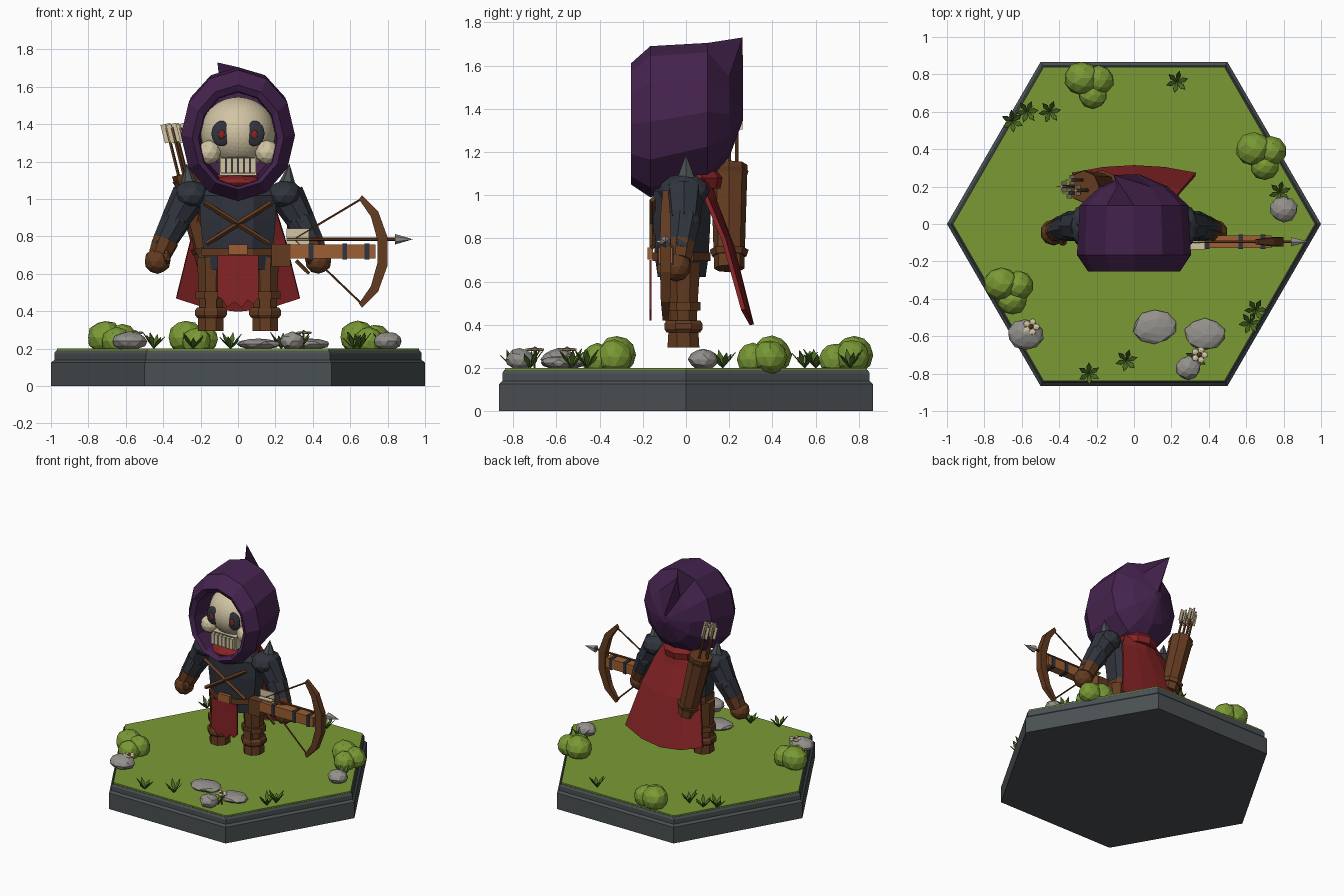
import bpy, bmesh, math, random
from mathutils import Vector, Matrix

random.seed(4)
old = bpy.data.objects.get("Cube")
if old:
    bpy.data.objects.remove(old, do_unlink=True)


def material(name, code):
    rgb = [int(code[i:i + 2], 16) / 255 for i in (0, 2, 4)]
    col = [c / 12.92 if c < 0.04 else ((c + 0.055) / 1.055) ** 2.4 for c in rgb] + [1]
    m = bpy.data.materials.new(name)
    m.use_nodes = True
    m.diffuse_color = col
    bsdf = m.node_tree.nodes["Principled BSDF"]
    bsdf.inputs["Base Color"].default_value = col
    bsdf.inputs["Roughness"].default_value = 0.9
    return m


grass = material("grass_green", "7A9A35")
leaf = material("leaf_green", "4A6A24")
stone = material("stone_grey", "94918C")
slate = material("slate", "4A5052")
purple = material("purple_cloth", "45234E")
bone = material("bone", "D2C5A4")
red = material("red_cloth", "852325")
leather = material("leather_brown", "643B20")
wood = material("light_wood", "9C5F32")
dark = material("dark_armour", "30343D")


def finish(name, bm, mat, thick=0):
    bmesh.ops.recalc_face_normals(bm, faces=bm.faces[:])
    me = bpy.data.meshes.new(name)
    bm.to_mesh(me)
    bm.free()
    me.materials.append(mat)
    ob = bpy.data.objects.new(name, me)
    bpy.context.collection.objects.link(ob)
    if thick:
        mod = ob.modifiers.new("thickness", "SOLIDIFY")
        mod.thickness, mod.offset = thick, 0
    return ob


def box(name, loc, size, mat, turn=0):
    bm = bmesh.new()
    m = Matrix.Translation(loc) @ Matrix.Rotation(turn, 4, "Y") @ Matrix.Diagonal((*size, 1))
    bmesh.ops.create_cube(bm, size=1, matrix=m)
    return finish(name, bm, mat)


def tube(name, a, b, r1, r2, mat, sides=8):
    a, b = Vector(a), Vector(b)
    bm = bmesh.new()
    m = Matrix.Translation((a + b) / 2) @ (b - a).to_track_quat("Z", "Y").to_matrix().to_4x4()
    bmesh.ops.create_cone(bm, cap_ends=True, segments=sides, radius1=r1, radius2=r2,
                          depth=(b - a).length, matrix=m)
    return finish(name, bm, mat)


def ball(name, loc, size, mat, detail=2, jitter=0):
    bm = bmesh.new()
    bmesh.ops.create_icosphere(bm, subdivisions=detail, radius=1)
    for v in bm.verts:
        v.co *= 1 + random.uniform(-jitter, jitter)
        v.co = Vector(loc) + Vector([c * s for c, s in zip(v.co, size)])
    return finish(name, bm, mat)


def loft(name, rings, mat):
    bm = bmesh.new()
    rows = [[bm.verts.new(p) for p in ring] for ring in rings]
    n = len(rows[0])
    for lo, hi in zip(rows, rows[1:]):
        for i in range(n):
            bm.faces.new((lo[i], lo[(i + 1) % n], hi[(i + 1) % n], hi[i]))
    bm.faces.new(rows[0])
    bm.faces.new(rows[-1])
    return finish(name, bm, mat)


def flat_ring(z, rx, ry, x=0, y=0, n=8, start=math.pi / 8):
    angles = [start + math.tau * i / n for i in range(n)]
    return [(x + rx * math.cos(t), y + ry * math.sin(t), z) for t in angles]


# Hexagonal plinth and lawn
profile = [(0, 1), (0.125, 1), (0.14, 0.982), (0.175, 0.982), (0.19, 0.972)]
loft("plinth", [flat_ring(z, r, r, n=6, start=0) for z, r in profile], slate)
loft("lawn", [flat_ring(z, 0.968, 0.968, n=6, start=0) for z in (0.185, 0.2)], grass)

# Bushes, each made from three lumps
for x, y in ((-0.24, 0.74), (0.68, 0.36), (-0.67, -0.36)):
    for dx, dy, z, r in ((-0.04, 0.04, 0.26, 0.09), (0.05, 0.03, 0.25, 0.08), (0.02, -0.05, 0.24, 0.075)):
        ball("bush", (x + dx, y + dy, z), (r * 1.05, r, r), grass, 2, 0.04)

# Rocks
for x, y, w, d, h in ((-0.58, -0.59, 0.095, 0.08, 0.05), (0.11, -0.55, 0.115, 0.09, 0.03),
                      (0.38, -0.59, 0.11, 0.085, 0.03), (0.29, -0.77, 0.065, 0.065, 0.05),
                      (0.8, 0.08, 0.075, 0.07, 0.05)):
    ball("rock", (x, y, 0.2 + h * 0.8), (w, d, h), stone, 2, 0.06)

# Grass tufts with pointed blades
for x, y in ((0.23, 0.76), (-0.65, 0.55), (-0.57, 0.6), (-0.45, 0.6), (0.78, 0.17),
             (0.62, -0.53), (0.65, -0.46), (-0.24, -0.8), (-0.04, -0.73), (0.33, -0.72)):
    bm = bmesh.new()
    turn = random.random()
    for i in range(6):
        t = turn + math.tau * i / 6
        out, side = Vector((math.cos(t), math.sin(t), 0)), Vector((-math.sin(t), math.cos(t), 0))
        c = Vector((x, y, 0.2))
        up = Vector((0, 0, random.uniform(0.05, 0.09)))
        mid = c + out * 0.035 + up * 0.6
        vs = [bm.verts.new(p) for p in (c, mid + side * 0.014, c + out * 0.06 + up, mid - side * 0.014)]
        bm.faces.new(vs)
    finish("grass_tuft", bm, leaf, 0.004)

# Flowers
for x, y in ((-0.55, -0.55), (0.35, -0.7)):
    tube("flower_stem", (x, y, 0.2), (x, y, 0.28), 0.005, 0.005, leaf, 5)
    for i in range(5):
        t = math.tau * i / 5
        ball("petal", (x + 0.028 * math.cos(t), y + 0.028 * math.sin(t), 0.285), (0.02, 0.02, 0.008), bone, 1)
    ball("flower_heart", (x, y, 0.288), (0.013, 0.013, 0.012), wood, 1)

# Hood: deep lining, rim, crown, and a back gathered into a peak
shape = [(0.03, 1.33, 0.2, 0.24), (-0.235, 1.32, 0.21, 0.255), (-0.255, 1.33, 0.245, 0.28),
         (-0.165, 1.34, 0.305, 0.35), (0.1, 1.385, 0.29, 0.32), (0.2, 1.375, 0.18, 0.2), (0.265, 1.38, 0.03, 0.03)]
rings = [[(rx * math.sin(i * math.pi / 6), y, z + rz * math.cos(i * math.pi / 6)) for i in range(12)]
         for y, z, rx, rz in shape]
rings[5][0] = (-0.11, 0.262, 1.73)
loft("hood", rings, purple)

# Skull
ball("skull", (0, 0, 1.355), (0.2, 0.205, 0.19), bone, 4)
box("jaw", (0, -0.09, 1.175), (0.2, 0.16, 0.1), bone)
box("mouth", (0, -0.172, 1.18), (0.18, 0.006, 0.085), dark)
for i in range(6):
    box("tooth", (0.032 * (i - 2.5), -0.185, 1.18), (0.026, 0.03, 0.08), bone)
for s in (-1, 1):
    ball("eye_socket", (s * 0.088, -0.178, 1.35), (0.054, 0.02, 0.068), dark, 3)
    ball("pupil", (s * 0.088, -0.196, 1.345), (0.018, 0.008, 0.026), red, 2)
    ball("cheekbone", (s * 0.155, -0.13, 1.25), (0.065, 0.06, 0.065), bone, 2)

# Scarf, torso and belt
ball("scarf_front", (0, -0.1, 1.085), (0.15, 0.12, 0.045), red, 2)
loft("scarf", [flat_ring(z, r, r, y=0.01, n=10) for z, r in ((1.03, 0.15), (1.08, 0.16), (1.13, 0.12))], red)
loft("torso", [flat_ring(z, rx, ry, y=-0.02) for z, rx, ry in
               ((0.62, 0.19, 0.12), (0.72, 0.2, 0.135), (0.9, 0.22, 0.145), (1.02, 0.22, 0.14), (1.1, 0.12, 0.1))], dark)
loft("belt", [flat_ring(z, 0.21, 0.145, y=-0.02) for z in (0.695, 0.735)], leather)
box("buckle", (0, -0.165, 0.73), (0.1, 0.025, 0.055), wood)
for s in (-1, 1):
    tube("chest_strap", (s * 0.18, -0.155, 0.98), (-s * 0.17, -0.155, 0.76), 0.014, 0.014, leather, 4)

# Limbs, mirrored
for s in (-1, 1):
    ball("pauldron", (s * 0.25, -0.01, 1.02), (0.1, 0.12, 0.08), dark, 2)
    tube("shoulder_spike", (s * 0.26, 0, 1.06), (s * 0.275, 0, 1.19), 0.055, 0, slate, 6)
    tube("upper_arm", (s * 0.26, -0.01, 1.02), (s * 0.34, -0.01, 0.88), 0.095, 0.075, dark)
    ball("elbow", (s * 0.335, -0.01, 0.88), (0.08, 0.08, 0.075), dark, 2)
    tube("forearm", (s * 0.33, -0.01, 0.89), (s * 0.41, -0.03, 0.74), 0.082, 0.062, dark)
    tube("glove_cuff", (s * 0.385, -0.025, 0.78), (s * 0.42, -0.035, 0.7), 0.072, 0.062, leather)
    ball("glove", (s * 0.43, -0.045, 0.67), (0.072, 0.07, 0.07), leather, 2)
    ball("thumb", (s * 0.38, -0.09, 0.69), (0.025, 0.03, 0.04), leather, 1)
    x = s * 0.145
    for name, steps in (("leg", ((0.34, 0.065, 0.065), (0.48, 0.07, 0.07), (0.69, 0.08, 0.085))),
                        ("knee_band", ((0.465, 0.09, 0.085), (0.505, 0.09, 0.085))),
                        ("boot_cuff", ((0.365, 0.08, 0.085), (0.38, 0.092, 0.095), (0.405, 0.092, 0.095), (0.42, 0.08, 0.085))),
                        ("foot", ((0.295, 0.074, 0.08), (0.37, 0.074, 0.075)))):
        loft(name, [flat_ring(z, rx, ry, x, -0.012) for z, rx, ry in steps], leather)
    box("shin_plate", (x, -0.085, 0.44), (0.06, 0.02, 0.09), leather)

# Cape and torn loincloth
bm = bmesh.new()
rows = []
for z, y, w in ((1.1, 0.1, 0.13), (0.97, 0.135, 0.19), (0.76, 0.215, 0.25), (0.4, 0.305, 0.33)):
    drop = 0.07 * (1.1 - z) / 0.7
    rows.append([bm.verts.new((u * w, y - 0.04 * u * u, z + drop * u * u)) for u in (-1, -0.5, 0, 0.5, 1)])
for hi, lo in zip(rows, rows[1:]):
    for i in range(4):
        bm.faces.new((hi[i], hi[i + 1], lo[i + 1], lo[i]))
finish("cape", bm, red, 0.02)
bm = bmesh.new()
edge = [(-0.11, 0.7), (0.11, 0.7), (0.11, 0.47), (0.08, 0.44), (0.05, 0.46), (0.02, 0.42),
        (-0.02, 0.45), (-0.06, 0.42), (-0.08, 0.46), (-0.11, 0.48)]
bm.faces.new([bm.verts.new((x, -0.165, z)) for x, z in edge])
finish("loincloth", bm, red, 0.01)

# Quiver with arrows
low, top = Vector((-0.15, 0.2, 0.66)), Vector((-0.27, 0.2, 1.14))
axis = (top - low).normalized()
tube("quiver", low, top, 0.07, 0.085, leather)
for f in (0.12, 0.88):
    p = low.lerp(top, f)
    tube("quiver_band", p, p + axis * 0.03, 0.08, 0.09, leather)
for dx, dy in ((-0.045, 0), (0, 0.035), (0.03, -0.02), (-0.015, -0.035)):
    p = top + Vector((dx, dy, -0.03))
    q = p + axis * 0.28
    tube("arrow_shaft", p, q, 0.009, 0.009, leather, 5)
    for size in ((0.055, 0.006, 0.1), (0.006, 0.055, 0.1)):
        box("arrow_feather", q - axis * 0.03, size, bone, -0.245)

# Crossbow held on its side
Y = -0.095
box("bow_stock", (0.46, Y, 0.72), (0.55, 0.065, 0.075), wood)
box("bow_grip", (0.23, Y, 0.7), (0.1, 0.075, 0.12), leather)
tube("trigger", (0.31, Y, 0.67), (0.38, Y, 0.6), 0.012, 0.01, leather, 5)
for x in (0.39, 0.57, 0.69):
    box("stock_band", (x, Y, 0.72), (0.025, 0.076, 0.086), dark)
limb = []
for x, z, r in ((0.655, 1.01, 0.014), (0.73, 0.92, 0.024), (0.772, 0.79, 0.028),
                (0.772, 0.65, 0.028), (0.73, 0.52, 0.024), (0.655, 0.43, 0.014)):
    n = Vector((x - 0.45, 0, z - 0.72)).normalized() * r
    side = Vector((0, r * 0.9, 0))
    c = Vector((x, Y, z))
    limb.append([c + n + side, c + n - side, c - n - side, c - n + side])
loft("bow_limb", limb, leather)
for z in (1.0, 0.44):
    tube("bow_string", (0.66, Y, z), (0.3, Y, 0.785), 0.006, 0.006, leather, 5)
tube("bolt_shaft", (0.26, Y, 0.785), (0.86, Y, 0.785), 0.009, 0.009, leather, 6)
tube("bolt_head", (0.84, Y, 0.785), (0.935, Y, 0.785), 0.028, 0, stone, 6)
box("bolt_feather", (0.32, Y, 0.8), (0.12, 0.008, 0.085), bone)
box("bolt_feather", (0.32, Y, 0.785), (0.12, 0.08, 0.008), bone)
